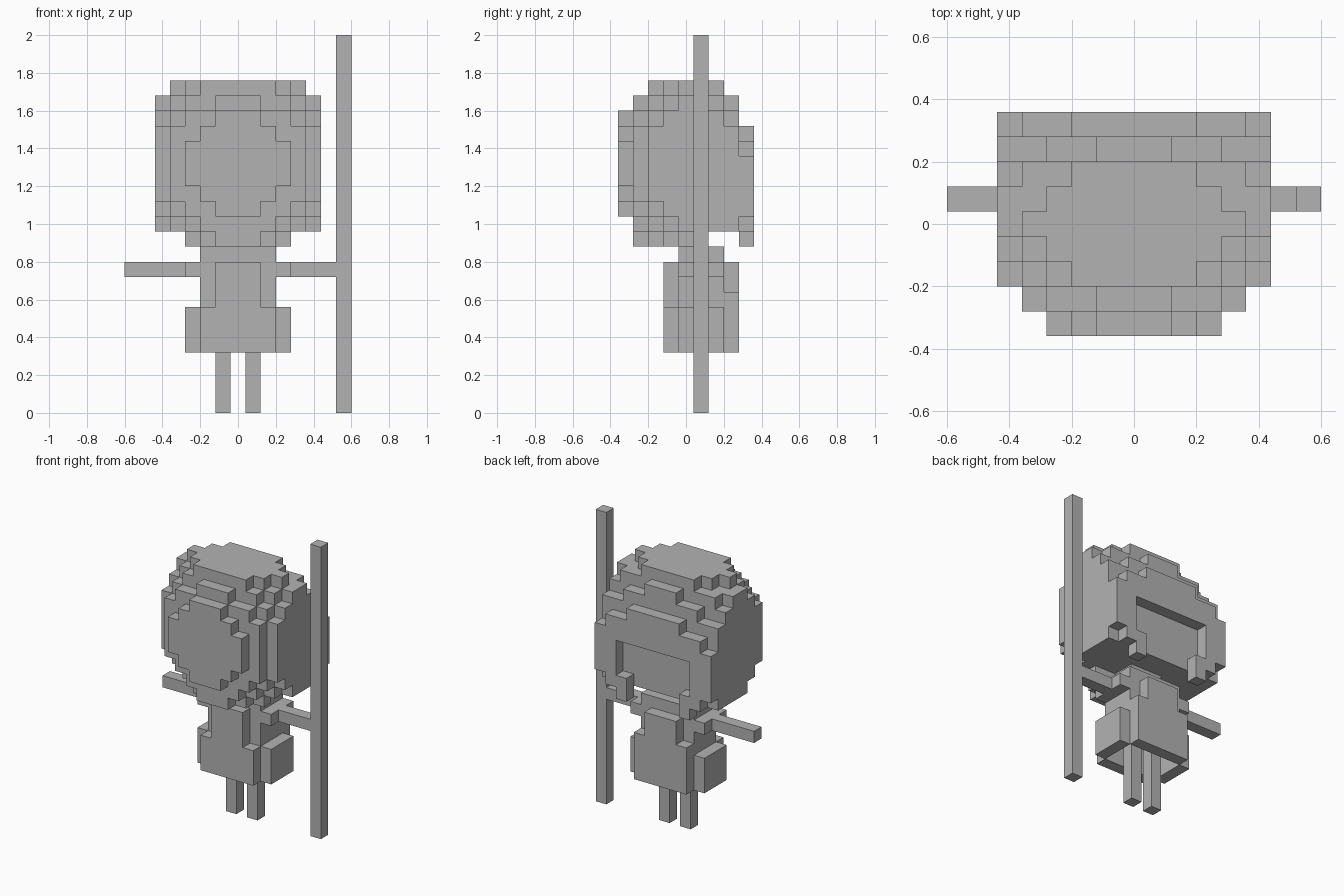
import bpy, bmesh

if "Cube" in bpy.data.objects:
    bpy.data.objects.remove(bpy.data.objects["Cube"])

U = 0.08  # edge of one block

grey = bpy.data.materials.new("plain_grey")
grey.diffuse_color = (0.45, 0.45, 0.45, 1)
grey.use_nodes = True
grey.node_tree.nodes["Principled BSDF"].inputs["Base Color"].default_value = grey.diffuse_color


def block(x0, x1, y0, y1, z0, z1):
    """Cells of a box; x and y count from the left and front of a 15 x 9 plan."""
    return {(x, y, z) for x in range(x0, x1) for y in range(y0, y1) for z in range(z0, z1)}


def centred(width, y0, y1, z0, z1):
    """Box of odd width, centred on x = 0."""
    x0 = (15 - width) // 2
    return block(x0, x0 + width, y0, y1, z0, z1)


def build(name, cells):
    """Mesh the outer skin of a set of cells, with flush faces joined."""
    bm = bmesh.new()
    cache = {}

    def vert(p):
        if p not in cache:
            cache[p] = bm.verts.new(((p[0] - 7.5) * U, (p[1] - 4.5) * U, p[2] * U))
        return cache[p]

    for c in cells:
        for axis in range(3):
            for side in (0, 1):
                near = list(c)
                near[axis] += 2 * side - 1
                if tuple(near) in cells:
                    continue
                a, b = (axis + 1) % 3, (axis + 2) % 3
                ring = []
                for da, db in ((0, 0), (1, 0), (1, 1), (0, 1)):
                    p = list(c)
                    p[axis] += side
                    p[a] += da
                    p[b] += db
                    ring.append(vert(tuple(p)))
                bm.faces.new(ring if side else ring[::-1])
    bmesh.ops.dissolve_limit(bm, angle_limit=0.01, verts=bm.verts, edges=bm.edges)
    me = bpy.data.meshes.new(name)
    bm.to_mesh(me)
    bm.free()
    me.materials.append(grey)
    ob = bpy.data.objects.new(name, me)
    bpy.context.collection.objects.link(ob)
    return ob


# Head: slices from front to back, each a stack of (width, bottom, top)
slices = [
    [(7, 15, 18), (5, 14, 19), (3, 13, 20)],
    [(9, 14, 19), (7, 13, 20), (5, 12, 20), (3, 11, 21)],
    [(11, 14, 19), (9, 13, 20), (7, 12, 21), (5, 11, 22)],
    [(11, 13, 20), (9, 12, 21), (7, 11, 22)],
    [(11, 12, 21), (9, 12, 22)],
    [(11, 12, 21), (7, 12, 22)],
    [(11, 12, 20), (9, 12, 21), (5, 12, 22)],
    [(11, 12, 19), (7, 12, 20), (3, 12, 21)],
]
head = set()
for y, rows in enumerate(slices):
    for w, z0, z1 in rows:
        head |= centred(w, y, y + 1, z0, z1)
build("head", head)

# Hair at the back: stepped slab with an opening
hair = set()
for w, z0, z1 in [(11, 13, 17), (9, 12, 18), (7, 11, 18), (5, 13, 19)]:
    hair |= centred(w, 8, 9, z0, z1)
hair -= centred(7, 8, 9, 13, 16) | centred(5, 8, 9, 11, 13)
build("back_hair", hair)

# Body: torso, shoulders, neck, front and back panels
body = centred(5, 4, 7, 7, 11) | centred(7, 4, 7, 9, 10) | centred(3, 4, 6, 11, 12)
body |= centred(3, 3, 4, 7, 10) | centred(3, 7, 8, 7, 10)
build("body", body)

# Skirt: open underneath
skirt = centred(5, 3, 8, 4, 7) | centred(7, 4, 7, 4, 7) | centred(5, 7, 8, 7, 8)
skirt -= centred(5, 4, 7, 4, 7)
build("skirt", skirt)

# Arms, legs and the tall staff
for side, ax, lx in (("left", 0, 6), ("right", 11, 8)):
    build(side + "_arm", block(ax, ax + (4 if ax == 0 else 3), 5, 6, 9, 10))
    build(side + "_leg", block(lx, lx + 1, 5, 6, 0, 7))
build("staff", block(14, 15, 5, 6, 0, 25))
